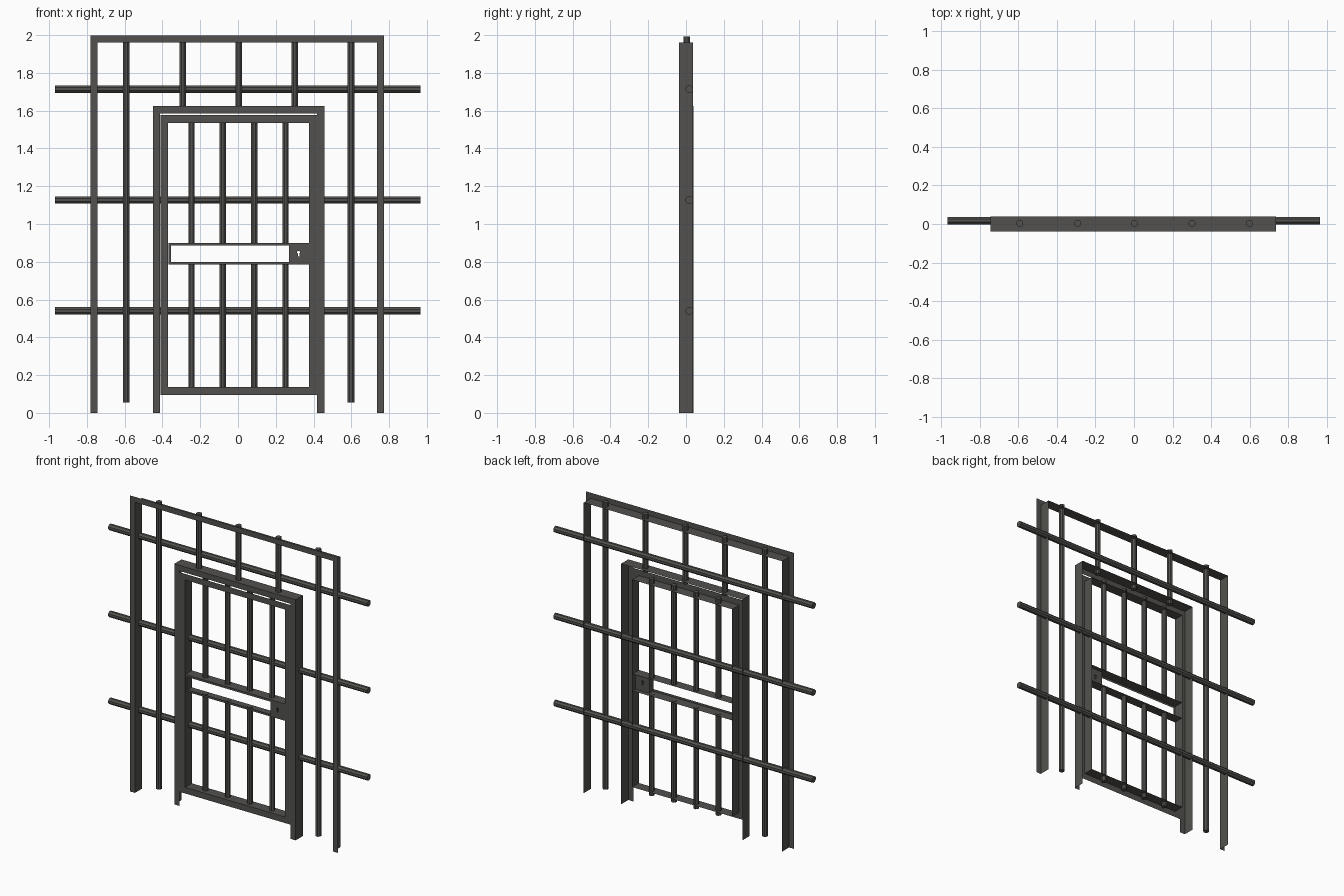
import bpy, bmesh
from math import pi
from mathutils import Matrix

if "Cube" in bpy.data.objects:
    bpy.data.objects.remove(bpy.data.objects["Cube"])

metal = bpy.data.materials.new("dark_metal")
metal.diffuse_color = (0.085, 0.083, 0.077, 1)
metal.use_nodes = True
metal.node_tree.nodes["Principled BSDF"].inputs["Base Color"].default_value = metal.diffuse_color


def make_object(name, bm):
    mesh = bpy.data.meshes.new(name)
    bm.to_mesh(mesh)
    bm.free()
    ob = bpy.data.objects.new(name, mesh)
    bpy.context.collection.objects.link(ob)
    mesh.materials.append(metal)
    return ob


def angle_frame(name, x0, x1, z0, z1, profile, closed):
    """Sheet angle-iron frame with mitred corners; profile = (inset, y)."""
    bm = bmesh.new()
    rows = []
    for d, y in profile:
        zb = z0 + d if closed else z0
        pts = [(x0 + d, y, zb), (x0 + d, y, z1 - d), (x1 - d, y, z1 - d), (x1 - d, y, zb)]
        rows.append([bm.verts.new(p) for p in pts])
    for a, b in zip(rows, rows[1:]):
        for i in range(4 if closed else 3):
            j = (i + 1) % 4
            bm.faces.new((a[i], a[j], b[j], b[i]))
    return make_object(name, bm)


def bar(name, axis, lo, hi, u, y, r, sides=8):
    """Round bar along x, y or z; u is the other front-view coordinate(s)."""
    bm = bmesh.new()
    mid = (lo + hi) / 2
    spin = Matrix.Rotation(pi / sides, 4, 'Z')
    if axis == 'X':
        m = Matrix.Translation((mid, y, u)) @ Matrix.Rotation(pi / 2, 4, 'Y') @ spin
    elif axis == 'Y':
        m = Matrix.Translation((u, mid, y)) @ Matrix.Rotation(pi / 2, 4, 'X') @ spin
    else:
        m = Matrix.Translation((u, y, mid)) @ spin
    bmesh.ops.create_cone(bm, cap_ends=True, segments=sides, radius1=r, radius2=r,
                          depth=hi - lo, matrix=m)
    return make_object(name, bm)


def box(name, x0, x1, y0, y1, z0, z1):
    bm = bmesh.new()
    m = Matrix.Translation(((x0 + x1) / 2, (y0 + y1) / 2, (z0 + z1) / 2))
    bmesh.ops.create_cube(bm, size=1, matrix=m @ Matrix.Diagonal((x1 - x0, y1 - y0, z1 - z0, 1)))
    return make_object(name, bm)


# Angle-iron frames: outer wall frame, door jamb, door leaf, tray slot
angle_frame("outer_frame", -0.78, 0.774, 0, 1.998,
            [(0, -0.038), (0.037, -0.038), (0.037, 0.038)], False)
angle_frame("door_jamb", -0.45, 0.457, 0, 1.624,
            [(0.038, -0.037), (0, -0.037), (0, 0.04)], False)
angle_frame("door_leaf", -0.411, 0.418, 0.095, 1.577,
            [(0, -0.036), (0.041, -0.036), (0.041, 0.036)], True)
angle_frame("tray_slot_frame", -0.368, 0.375, 0.785, 0.899,
            [(0.014, -0.036), (0, -0.036), (0, 0.034)], True)

# Horizontal bars running through the wall
for z in (0.54, 1.127, 1.714):
    bar("horizontal_bar", 'X', -0.968, 0.965, z, 0.018, 0.021)

# Vertical wall bars: full height at the sides, short above the door
for x, lo in ((-0.592, 0.055), (-0.292, 1.6), (0.003, 1.6), (0.301, 1.6), (0.598, 0.055)):
    bar("wall_bar", 'Z', lo, 1.992, x, 0.003, 0.019)

# Door bars, split by the tray slot
for x in (-0.246, -0.08, 0.086, 0.252):
    bar("lower_door_bar", 'Z', 0.105, 0.788, x, 0.005, 0.018)
    bar("upper_door_bar", 'Z', 0.897, 1.568, x, 0.005, 0.018)

# Lock box with a keyhole cut through it
lock = box("lock_box", 0.27, 0.376, -0.037, 0.005, 0.786, 0.898)
cutters = [bar("keyhole_round_cutter", 'Y', -0.1, 0.1, 0.321, 0.85, 0.008),
           box("keyhole_slot_cutter", 0.317, 0.325, -0.1, 0.1, 0.828, 0.85)]
for c in cutters:
    c.hide_render = True
    c.display_type = 'WIRE'
    mod = lock.modifiers.new("keyhole", 'BOOLEAN')
    mod.operation = 'DIFFERENCE'
    mod.solver = 'EXACT'
    mod.object = c
